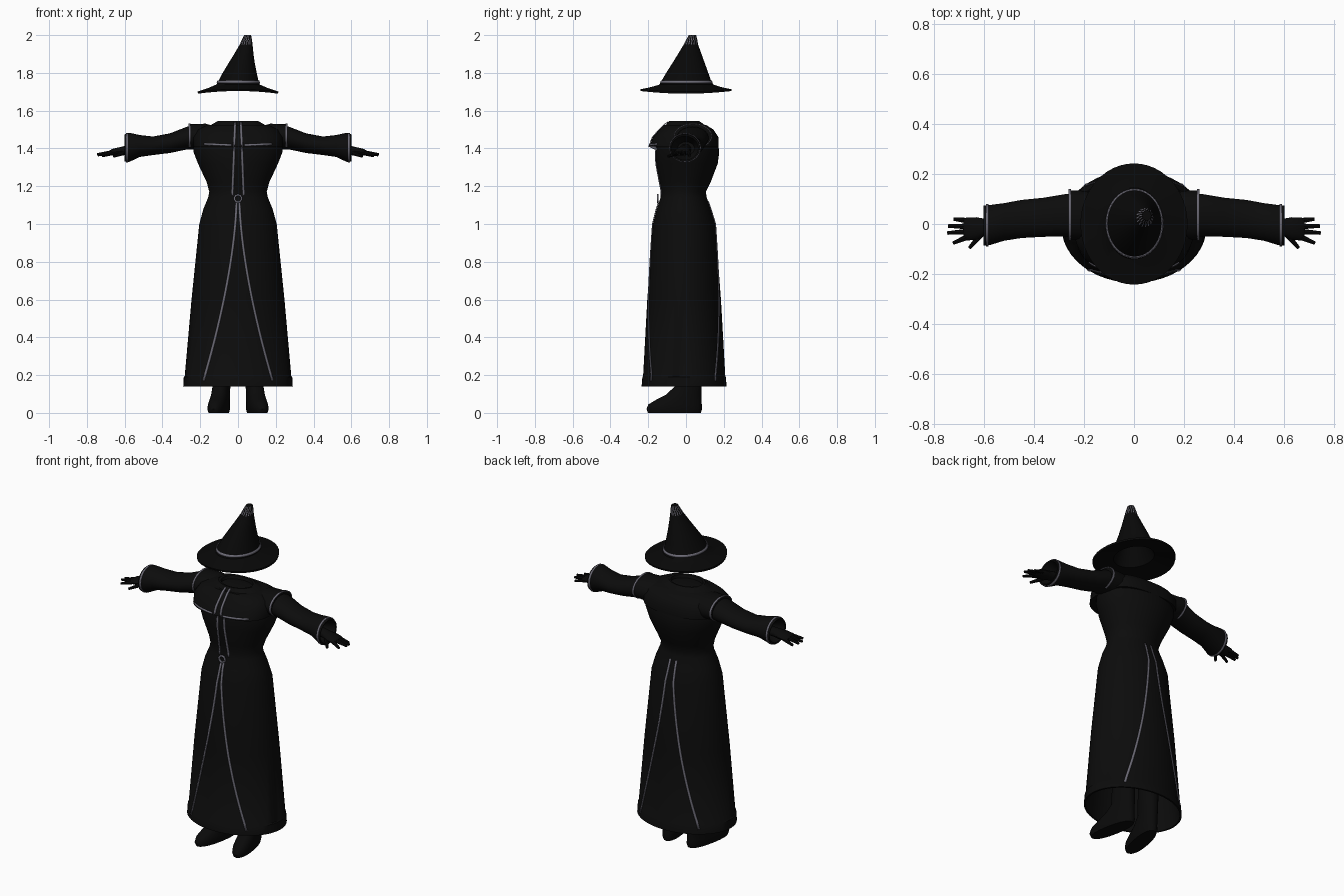
import bpy, bmesh, math
from mathutils import Vector, Matrix

cube = bpy.data.objects.get("Cube")
if cube:
    bpy.data.objects.remove(cube, do_unlink=True)


def material(name, color):
    m = bpy.data.materials.new(name)
    m.use_nodes = True
    m.diffuse_color = (*color, 1)
    m.node_tree.nodes["Principled BSDF"].inputs["Base Color"].default_value = (*color, 1)
    return m


CLOTH = material("black cloth", (0.0035, 0.0035, 0.0035))
FELT = material("hat black", (0.0025, 0.0025, 0.0025))
LEATHER = material("dark leather", (0.003, 0.003, 0.003))
TRIM = material("grey trim", (0.15, 0.145, 0.18))


def finish(name, bm, mat, thick=0, angle=40):
    bmesh.ops.recalc_face_normals(bm, faces=bm.faces)
    me = bpy.data.meshes.new(name)
    bm.to_mesh(me)
    bm.free()
    ob = bpy.data.objects.new(name, me)
    bpy.context.collection.objects.link(ob)
    me.materials.append(mat)
    if thick:
        mod = ob.modifiers.new("thickness", "SOLIDIFY")
        mod.thickness, mod.offset = thick, 0
    bpy.ops.object.select_all(action="DESELECT")
    ob.select_set(True)
    bpy.context.view_layer.objects.active = ob
    bpy.ops.object.shade_smooth_by_angle(angle=math.radians(angle))
    return ob


def loft(name, rings, mat, caps=True, closed=True, thick=0):
    bm = bmesh.new()
    rows = [[bm.verts.new(p) for p in ring] for ring in rings]
    for a, b in zip(rows, rows[1:]):
        n = len(a)
        for i in range(n if closed else n - 1):
            j = (i + 1) % n
            bm.faces.new((a[i], a[j], b[j], b[i]))
    if caps:
        bm.faces.new(rows[0])
        bm.faces.new(rows[-1])
    return finish(name, bm, mat, thick)


def spow(v, n):
    return math.copysign(abs(v) ** (2 / n), v)


def level(z, rx, y0, y1, cx=0, n=2, sides=48, saddle=0):
    """Horizontal ring between y0 and y1; saddle lowers its left and right."""
    out = []
    for i in range(sides):
        a = math.tau * i / sides
        c, s = spow(math.cos(a), n), spow(math.sin(a), n)
        out.append(Vector((cx + rx * c, (y0 + y1) / 2 + (y1 - y0) / 2 * s, z - saddle * c * c)))
    return out


def upright(x, cy, cz, ry, rz, side=1, sides=20):
    """Ring across an arm."""
    return [Vector((side * x, cy + ry * math.cos(math.tau * i / sides),
                    cz + rz * math.sin(math.tau * i / sides))) for i in range(sides)]


# Robe: a hollow skirt, waist, bodice and open collar
ROBE = [(.14, .29, -.235, .215), (.19, .287, -.231, .211), (.195, .282, -.227, .208),
        (.6, .246, -.205, .185), (1.0, .205, -.175, .155), (1.08, .183, -.155, .13),
        (1.14, .158, -.135, .11), (1.17, .152, -.13, .105), (1.22, .165, -.14, .13),
        (1.32, .212, -.158, .168), (1.38, .235, -.16, .176), (1.44, .24, -.15, .168),
        (1.5, .2, -.125, .14), (1.52, .15, -.11, .105), (1.545, .108, -.09, .07)]
lining = [level(1.0, .19, -.16, .14), level(.14, .28, -.225, .205)]
collar = [level(1.543, .095, -.078, .06), level(1.5, .09, -.07, .055)]
loft("robe", lining + [level(*r) for r in ROBE] + collar, CLOTH)

# Shoulder mantle overhanging the chest
MANTLE = [(1.41, .235, -.195, .172), (1.46, .24, -.175, .172), (1.5, .215, -.14, .145),
          (1.525, .16, -.115, .105)]
loft("mantle", [level(*r, n=2.7) for r in MANTLE], CLOTH)


def surface(x, z, side):
    """Point just outside the robe front (side -1) or back (side 1)."""
    table, n = (MANTLE, 2.7) if 1.41 <= z < 1.525 else (ROBE, 2)
    lo, hi = table[-2:]
    for a, b in zip(table, table[1:]):
        if a[0] <= z <= b[0]:
            lo, hi = a, b
            break
    t = (z - lo[0]) / (hi[0] - lo[0])
    rx, y0, y1 = (lo[k] + t * (hi[k] - lo[k]) for k in (1, 2, 3))
    depth = max(0, 1 - abs(x / rx) ** n) ** (1 / n)
    return Vector((x, (y0 + y1) / 2 + side * ((y1 - y0) / 2 * depth + .003), z))


def piping(name, path, side=-1, width=.011):
    """Thin trim plate following the robe along (x, z) points."""
    rows = []
    for i, (x, z) in enumerate(path):
        a, b = path[max(i - 1, 0)], path[min(i + 1, len(path) - 1)]
        d = Vector((b[0] - a[0], b[1] - a[1])).normalized() * width / 2
        rows.append([surface(x + d.y, z - d.x, side), surface(x - d.y, z + d.x, side)])
    loft(name, rows, TRIM, caps=False, closed=False, thick=.004)


STEPS = 24
for s, hand in ((1, "left"), (-1, "right")):
    # Robe trim
    for side, face, start in ((-1, "front", .008), (1, "back", .02)):
        path = []
        for i in range(STEPS + 1):
            t = i / STEPS
            path.append((s * (start + .175 * t ** 1.6), 1.12 - .95 * t))
        piping(f"{hand}_{face}_skirt_trim", path, side)
    piping(f"{hand}_placket_trim",
           [(s * (.03 - .015 * i / STEPS), 1.15 + .39 * i / STEPS) for i in range(STEPS + 1)])
    piping(f"{hand}_yoke_trim",
           [(s * (.035 + .145 * i / 8), 1.417 + .006 * i / 8) for i in range(9)], width=.009)

    # Shoulder cap with piped edge
    loft(f"{hand}_shoulder", [upright(x, cy, cz, ry, rz, s) for x, cy, cz, ry, rz in (
        (.1, .03, 1.45, .08, .06), (.17, .033, 1.46, .098, .071),
        (.258, .037, 1.465, .098, .064))], CLOTH)
    loft(f"{hand}_shoulder_trim", [upright(x, .037, 1.465, .1, .066, s) for x in (.251, .261)],
         TRIM, caps=False, thick=.004)

    # Flared hollow sleeve
    loft(f"{hand}_sleeve", [upright(x, cy, cz, ry, rz, s) for x, cy, cz, ry, rz in (
        (.18, .035, 1.455, .085, .06), (.27, .035, 1.455, .085, .06),
        (.36, .027, 1.428, .078, .052), (.45, .02, 1.414, .076, .049),
        (.52, .008, 1.413, .075, .058), (.575, -.004, 1.406, .08, .077),
        (.602, -.006, 1.402, .08, .072), (.6, -.006, 1.402, .072, .064),
        (.52, 0, 1.4, .045, .035))], CLOTH)
    loft(f"{hand}_cuff_trim", [upright(x, -.005, 1.404, .082, .076, s) for x in (.582, .592)],
         TRIM, caps=False, thick=.004)

    # Hand: palm and five tapering fingers
    loft(f"{hand}_palm", [upright(x, cy, cz, ry, rz, s, 12) for x, cy, cz, ry, rz in (
        (.5, 0, 1.4, .03, .025), (.59, -.012, 1.39, .032, .025),
        (.63, -.018, 1.384, .045, .022), (.67, -.02, 1.38, .046, .016),
        (.68, -.02, 1.378, .036, .01))], LEATHER)
    for finger, root, tip in (
            ("thumb", (.61, -.04, 1.375), (.657, -.096, 1.358)),
            ("index", (.66, -.05, 1.38), (.722, -.076, 1.365)),
            ("middle", (.66, -.03, 1.38), (.745, -.036, 1.368)),
            ("ring", (.66, -.01, 1.38), (.742, -.008, 1.365)),
            ("little", (.655, .012, 1.378), (.72, .02, 1.36))):
        a, b = (Vector((s * p[0], p[1], p[2])) for p in (root, tip))
        rot = (b - a).to_track_quat("Z", "Y").to_matrix().to_4x4()
        bm = bmesh.new()
        bmesh.ops.create_cone(bm, cap_ends=True, segments=8, radius1=.012, radius2=.007,
                              depth=(b - a).length,
                              matrix=Matrix.Translation((a + b) / 2) @ rot)
        finish(f"{hand}_{finger}_finger", bm, LEATHER)

    # Boot turned outward, with the leg rising inside the skirt
    turn = Matrix.Translation((s * .09, 0, 0)) @ Matrix.Rotation(s * math.radians(11), 4, "Z")
    boot = [level(*r, sides=20, n=2.3) for r in (
        (0, .046, -.205, .08), (.02, .051, -.213, .086), (.045, .05, -.203, .085),
        (.07, .048, -.16, .084), (.095, .046, -.11, .083), (.14, .045, -.06, .084),
        (.3, .052, -.045, .08), (.8, .06, -.05, .07))]
    loft(f"{hand}_boot", [[turn @ p for p in ring] for ring in boot], LEATHER)

# Clasp at the waist
bm = bmesh.new()
bmesh.ops.create_circle(bm, segments=10, radius=.024,
                        matrix=Matrix.Translation((0, -.15, 1.135)) @ Matrix.Rotation(math.pi / 2, 4, "X"))
ring = [v.co.copy() for v in bm.verts]
bm.free()
centre = Vector((0, -.15, 1.135))
loft("waist_clasp", [ring, [centre + (p - centre) * .6 for p in ring]], TRIM, caps=False, thick=.009)

# Hat: hollow crown, saddle-shaped brim and leaning point
crown = [level(1.86, .045, -.04, .065, cx=.02), level(1.72, .1, -.125, .125),
         level(1.704, .212, -.24, .24, saddle=.014), level(1.713, .214, -.242, .242, saddle=.012),
         level(1.725, .155, -.185, .185, saddle=.004), level(1.738, .115, -.14, .145)]
crown += [level(z, rx, y0, y1, cx=cx) for z, rx, y0, y1, cx in (
    (1.76, .105, -.128, .132, .003), (1.8, .09, -.105, .118, .009),
    (1.85, .07, -.073, .1, .019), (1.9, .051, -.042, .082, .031),
    (1.95, .034, -.012, .064, .043), (1.975, .027, .001, .06, .047), (2.0, .018, .014, .054, .051))]
hat = loft("hat", crown, FELT)
hat.data.materials.append(TRIM)
# Frayed grey point: every third panel near the tip
for i, f in enumerate(hat.data.polygons):
    if f.center.z > 1.955 and len(f.vertices) == 4 and (i + int(f.center.z > 1.98)) % 3 == 0:
        f.material_index = 1
loft("hat_band", [level(z, r, -r - .022, r + .026, cx=.002) for z, r in ((1.745, .114), (1.758, .109))],
     TRIM, caps=False, thick=.004)
